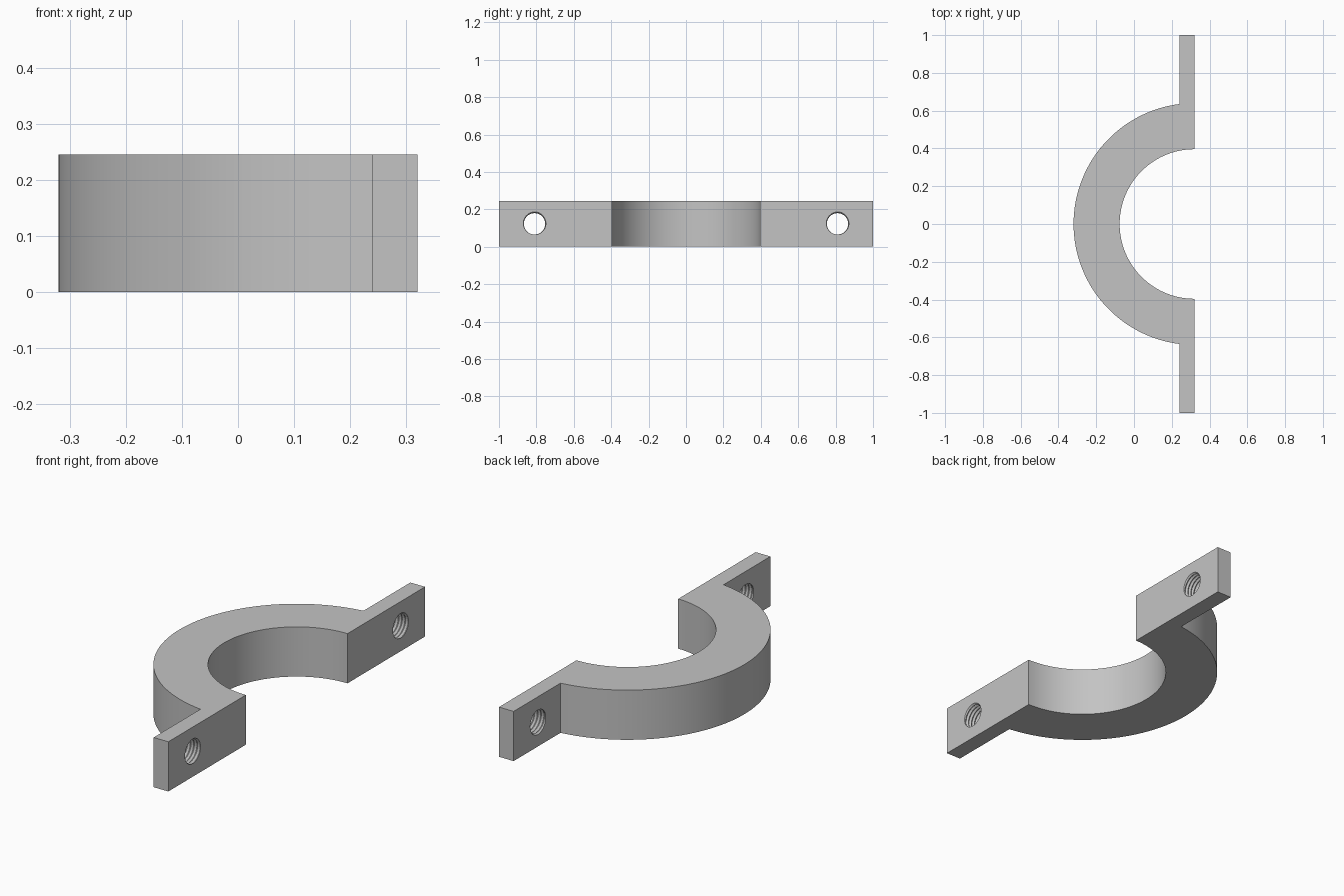
import bpy, bmesh
from math import sin, cos, pi, sqrt, asin, radians

if "Cube" in bpy.data.objects:
    bpy.data.objects.remove(bpy.data.objects["Cube"])

HEIGHT = 0.245
FACE_X = 0.32            # flat mating face, also the arc centre
TAB = 0.08               # tab thickness
R_IN, R_OUT = 0.396, 0.64
HOLE_Y, HOLE_R, THREAD_R, PITCH = 0.81, 0.057, 0.064, 0.018

grey = bpy.data.materials.new("plain grey")
grey.use_nodes = True
colour = (0.55, 0.55, 0.55, 1)
grey.diffuse_color = colour
grey.node_tree.nodes["Principled BSDF"].inputs["Base Color"].default_value = colour


def make_object(name, bm):
    bmesh.ops.recalc_face_normals(bm, faces=bm.faces[:])
    mesh = bpy.data.meshes.new(name)
    bm.to_mesh(mesh)
    bm.free()
    mesh.materials.append(grey)
    obj = bpy.data.objects.new(name, mesh)
    bpy.context.collection.objects.link(obj)
    return obj


def arc(radius, start, end, steps):
    angles = [start + (end - start) * i / steps for i in range(steps + 1)]
    return [(FACE_X + radius * cos(a), radius * sin(a)) for a in angles]


# Half ring with two bolt tabs, extruded from one outline
def clamp_body():
    back = FACE_X - TAB
    edge = pi / 2 + asin(TAB / R_OUT)
    outline = arc(R_IN, 3 * pi / 2, pi / 2, 64)
    outline += [(FACE_X, 1), (back, 1)]
    outline += arc(R_OUT, edge, 2 * pi - edge, 72)
    outline += [(back, -1), (FACE_X, -1)]
    bm = bmesh.new()
    face = bm.faces.new([bm.verts.new((x, y, 0)) for x, y in outline])
    top = bmesh.ops.extrude_face_region(bm, geom=[face])["geom"]
    bmesh.ops.translate(bm, vec=(0, 0, HEIGHT),
                        verts=[v for v in top if isinstance(v, bmesh.types.BMVert)])
    return make_object("half_clamp", bm)


# Helical screw-shaped cutter running along x
def thread_cutter(name, y):
    bm = bmesh.new()
    sides, rows = 32, 16
    middle = FACE_X - TAB / 2
    start = middle - PITCH * (rows / 4 + 0.5)
    grid = []
    for j in range(sides + 1):
        a = 2 * pi * j / sides
        column = []
        for k in range(rows + 1):
            r = THREAD_R if k % 2 else HOLE_R
            x = start + PITCH * (k / 2 + j / sides)
            column.append(bm.verts.new((x, y + r * cos(a), HEIGHT / 2 + r * sin(a))))
        grid.append(column)
    for a, b in zip(grid, grid[1:]):
        for k in range(rows):
            bm.faces.new((a[k], a[k + 1], b[k + 1], b[k]))
    bmesh.ops.remove_doubles(bm, verts=bm.verts[:], dist=0.0001)
    # Close both ends with pointed caps outside the tab
    rim = [e for e in bm.edges if e.is_boundary]
    tips = [bm.verts.new((middle + d, y, HEIGHT / 2)) for d in (-0.15, 0.15)]
    for e in rim:
        side = (e.verts[0].co.x + e.verts[1].co.x) / 2 > middle
        bm.faces.new((e.verts[0], e.verts[1], tips[side]))
    cutter = make_object(name, bm)
    cutter.hide_render = True
    cutter.hide_viewport = True
    return cutter


clamp = clamp_body()
bpy.context.view_layer.objects.active = clamp
clamp.select_set(True)
bpy.ops.object.shade_smooth_by_angle(angle=radians(30))

# Threaded bolt holes through both tabs
for name, y in (("back_hole_cutter", HOLE_Y), ("front_hole_cutter", -HOLE_Y)):
    cut = clamp.modifiers.new(name, "BOOLEAN")
    cut.operation = "DIFFERENCE"
    cut.solver = "EXACT"
    cut.object = thread_cutter(name, y)
